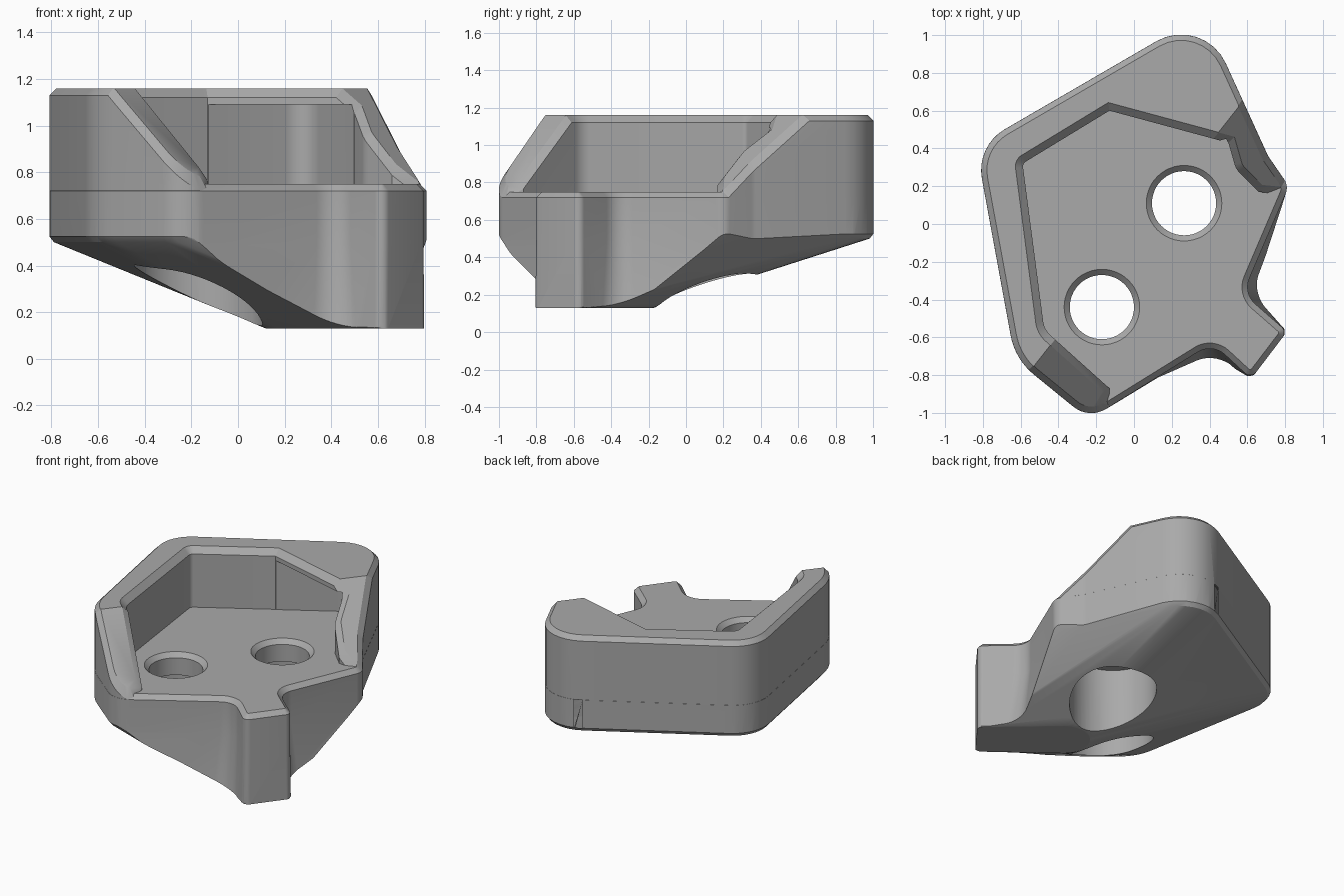
import bpy, bmesh, math
from mathutils import Vector

if "Cube" in bpy.data.objects:
    bpy.data.objects.remove(bpy.data.objects["Cube"])

grey = bpy.data.materials.new("plain_grey")
grey.use_nodes = True
COLOUR = (0.4, 0.4, 0.4, 1)
grey.diffuse_color = COLOUR
grey.node_tree.nodes["Principled BSDF"].inputs["Base Color"].default_value = COLOUR


def rounded(corners, seg=8):
    """Polygon of (x, y, radius) corners, each replaced by an arc."""
    out = []
    for i, (x, y, r) in enumerate(corners):
        p = Vector((x, y))
        a = (Vector(corners[i - 1][:2]) - p).normalized()
        b = (Vector(corners[(i + 1) % len(corners)][:2]) - p).normalized()
        if r == 0:
            out.append(p)
            continue
        half = a.angle(b) / 2
        centre = p + (a + b).normalized() * r / math.sin(half)
        start = p + a * r / math.tan(half) - centre
        end = p + b * r / math.tan(half) - centre
        sweep = start.angle_signed(end)
        for k in range(seg + 1):
            t = -sweep * k / seg
            c, s = math.cos(t), math.sin(t)
            out.append(centre + Vector((start.x * c - start.y * s, start.x * s + start.y * c)))
    return out


def offset(poly, d):
    """Move a counter-clockwise polygon outward by d."""
    out = []
    for i, p in enumerate(poly):
        e = (p - poly[i - 1]).normalized()
        f = (poly[(i + 1) % len(poly)] - p).normalized()
        n, m = Vector((e.y, -e.x)), Vector((f.y, -f.x))
        out.append(p + (n + m) * d / max(1 + n.dot(m), 0.3))
    return out


def slope(p):
    """Height of the slanted plane that trims the wall ends."""
    return 1.16 - (0.785 * p.x - 0.62 * p.y - 0.05) * 0.92


def finish(name, bm):
    bmesh.ops.recalc_face_normals(bm, faces=bm.faces)
    mesh = bpy.data.meshes.new(name)
    bm.to_mesh(mesh)
    bm.free()
    mesh.materials.append(grey)
    ob = bpy.data.objects.new(name, mesh)
    bpy.context.collection.objects.link(ob)
    return ob


def loft(name, rings):
    """Solid through (polygon, height) rings; a height may be a function."""
    bm = bmesh.new()
    loops = [[bm.verts.new((p.x, p.y, z(p) if callable(z) else z)) for p in poly]
             for poly, z in rings]
    for lo, hi in zip(loops, loops[1:]):
        for i in range(len(lo)):
            bm.faces.new((lo[i - 1], lo[i], hi[i], hi[i - 1]))
    bm.faces.new(loops[0])
    bm.faces.new(loops[-1])
    return finish(name, bm)


def combine(target, tool, operation):
    tool.hide_render = True
    mod = target.modifiers.new("cut", 'BOOLEAN')
    mod.operation, mod.solver, mod.object = operation, 'EXACT', tool
    bpy.context.view_layer.objects.active = target
    bpy.ops.object.modifier_apply(modifier=mod.name)
    bpy.data.objects.remove(tool)


# Plan outline; the notches beside the tip get shallower further down
def plan(front_notch, right_notch):
    return rounded([
        (0.367, 1.112, 0.26), (-0.837, 0.413, 0.25), (-0.63, -0.716, 0.35),
        (-0.238, -1.035, 0.15), front_notch, (0.62, -0.82, 0.04),
        (0.81, -0.57, 0.04), right_notch, (0.82, 0.2, 0.08), (0.71, 0.36, 0.15)])


outline = plan((0.415, -0.63, 0.12), (0.577, -0.367, 0.12))
low_outline = plan((0.42, -0.70, 0.2), (0.65, -0.37, 0.2))
foot_plan = rounded([
    (0.62, -0.82, 0.04), (0.81, -0.57, 0.04), (0.59, -0.42, 0.2),
    (0.29, -0.09, 0.17), (0.03, -0.39, 0.17), (0.43, -0.62, 0.2)])

# Raised wall: flat chamfered top, ends trimmed by the slanted plane
wall_plan = offset(outline, -0.0006)
wall = loft("wall", [(wall_plan, 0.56), (wall_plan, 1.13), (offset(wall_plan, -0.03), 1.16)])
slant_plan = offset(outline, 0.0006)
slant = loft("slant_trim", [
    (slant_plan, -1), (slant_plan, lambda p: slope(p) - 0.04),
    (offset(slant_plan, -0.035), slope)])
combine(wall, slant, 'INTERSECT')

# Pocket inside the wall; its back corner runs under a shelf
front_side = [(-0.475, -0.56, 0.12), (-0.13, -0.87, 0), (-0.1, -1.4, 0), (1.3, -1.4, 0),
              (1.3, 0.1, 0), (0.66, 0.17, 0), (0.54, 0.29, 0.1), (0.5, 0.43, 0)]
left_corner = (-0.59, 0.32, 0.03)
opening = rounded([left_corner] + front_side + [(-0.13, 0.6, 0)])
pocket = offset(rounded([left_corner] + front_side + [(0.3, 0.86, 0.1)]), -0.002)
combine(wall, loft("pocket_cut", [(pocket, 0.4), (pocket, 1.09)]), 'DIFFERENCE')
combine(wall, loft("opening_cut", [
    (opening, 0.3), (opening, 1.12), (offset(opening, 0.08), 1.20)]), 'DIFFERENCE')
slant_opening = offset(opening, -0.001)
combine(wall, loft("slant_chamfer_cut", [
    (slant_opening, -1), (slant_opening, lambda p: slope(p) - 0.04),
    (offset(slant_opening, 0.08), lambda p: slope(p) + 0.04)]), 'DIFFERENCE')

# Floor block with chamfered rim
body = loft("bracket_body", [
    (low_outline, 0.02), (outline, 0.5), (outline, 0.72), (offset(outline, -0.03), 0.75)])
combine(body, wall, 'UNION')

# Sloping underside: hull from the rim down to the foot
bm = bmesh.new()
for poly, z in ((offset(foot_plan, 0.004), 0.13), (offset(outline, -0.02), 0.5),
                (offset(outline, 0.004), 0.53), (offset(outline, 0.004), 2)):
    for p in poly:
        bm.verts.new((p.x, p.y, z))
hull = bmesh.ops.convex_hull(bm, input=bm.verts)
loose = {v for v in hull["geom_interior"] + hull["geom_unused"]
         if isinstance(v, bmesh.types.BMVert)}
bmesh.ops.delete(bm, geom=list(loose), context='VERTS')
combine(body, finish("underside_hull", bm), 'INTERSECT')

# Tapered foot
foot_top = offset(foot_plan, -0.001)
combine(body, loft("foot", [
    (offset(foot_plan, -0.09), 0), (offset(foot_plan, -0.075), 0.015),
    (foot_top, 0.126), (foot_top, 0.17)]), 'UNION')

# Two screw holes, chamfered above and counterbored below
for hx, hy in ((0.265, 0.11), (-0.17, -0.44)):
    rings = [([Vector((hx + r * math.cos(k * math.tau / 48), hy + r * math.sin(k * math.tau / 48)))
               for k in range(48)], z)
             for r, z in ((0.275, -0.1), (0.275, 0.6), (0.17, 0.601), (0.17, 0.72), (0.23, 0.78))]
    combine(body, loft("hole_cut", rings), 'DIFFERENCE')

bpy.ops.object.select_all(action='DESELECT')
body.select_set(True)
bpy.context.view_layer.objects.active = body
bpy.ops.object.shade_smooth_by_angle(angle=math.radians(25))
